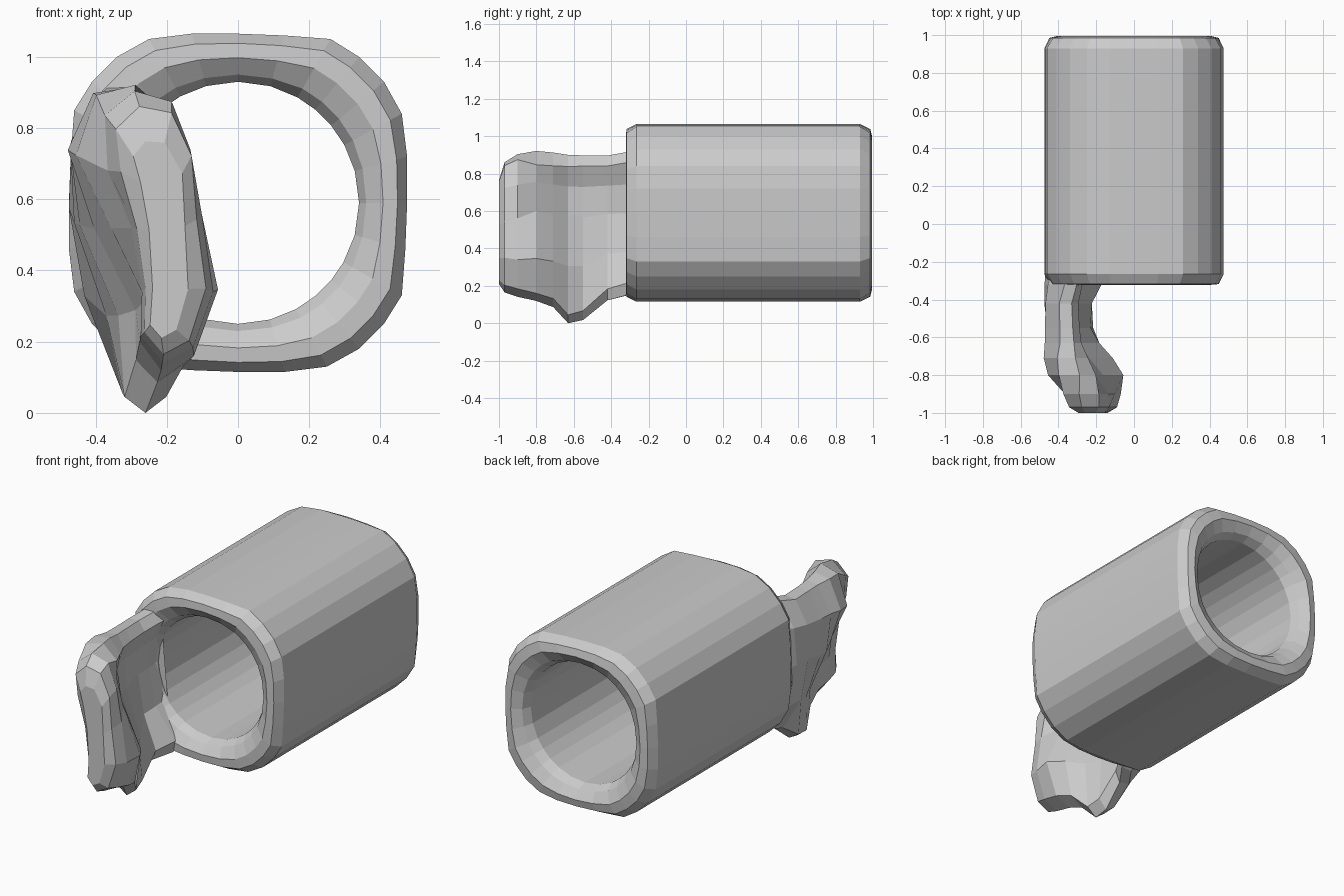
import bpy, bmesh, math
from mathutils import Vector

if "Cube" in bpy.data.objects:
    bpy.data.objects.remove(bpy.data.objects["Cube"])

CZ = 0.59  # height of the tube axis


def loft(name, rings, closed):
    """Skin rings of equal length; join the ends or cap them."""
    bm = bmesh.new()
    vs = [[bm.verts.new(p) for p in r] for r in rings]
    n = len(vs[0])
    last = len(vs) if closed else len(vs) - 1
    for i in range(last):
        a, b = vs[i], vs[(i + 1) % len(vs)]
        for j in range(n):
            k = (j + 1) % n
            bm.faces.new((a[j], a[k], b[k], b[j]))
    if not closed:
        caps = [bm.faces.new(vs[0]), bm.faces.new(vs[-1])]
        bmesh.ops.triangulate(bm, faces=caps)
    bmesh.ops.recalc_face_normals(bm, faces=bm.faces[:])
    me = bpy.data.meshes.new(name)
    bm.to_mesh(me)
    bm.free()
    ob = bpy.data.objects.new(name, me)
    bpy.context.collection.objects.link(ob)
    return ob


# Hollow tube: rounded-square outside blended to a round bore
quarter = [(.475, 0), (.475, .13), (.46, .25), (.41, .34), (.34, .41), (.26, .46), (.13, .47)]
outer = []
for q in range(4):
    for x, z in quarter:
        for _ in range(q):
            x, z = -z, x
        outer.append(Vector((x, z)))
BORE = 0.34
front = [(-.24, 1), (-.285, .85), (-.322, .5), (-.318, .2), (-.265, 0)]
back = [(.93, 0), (.985, .2), (.995, .5), (.96, .85), (.91, 1)]
rings = []
for y, t in front + back:
    ring = []
    for p in outer:
        c = p.lerp(p.normalized() * BORE, t)
        ring.append((c.x, y, CZ + c.y))
    rings.append(ring)
loft("tube", rings, True)

# Curled flap: sections along y, each a centreline (x, z) from bottom to top
sections = [
    (-.23, .060, [(-.23, .23), (-.345, .36), (-.406, .58), (-.37, .78), (-.28, .90)]),
    (-.32, .068, [(-.21, .18), (-.355, .35), (-.406, .58), (-.39, .76), (-.32, .885)]),
    (-.42, .070, [(-.27, .16), (-.365, .35), (-.405, .58), (-.40, .75), (-.345, .865)]),
    (-.55, .072, [(-.27, .06), (-.30, .29), (-.39, .55), (-.40, .74), (-.34, .865)]),
    (-.63, .078, [(-.26, .045), (-.26, .29), (-.37, .55), (-.395, .74), (-.335, .865)]),
    (-.71, .090, [(-.22, .14), (-.20, .31), (-.32, .55), (-.37, .74), (-.325, .87)]),
    (-.80, .105, [(-.20, .18), (-.16, .33), (-.26, .56), (-.33, .74), (-.30, .87)]),
    (-.90, .100, [(-.20, .20), (-.17, .34), (-.20, .54), (-.25, .71), (-.28, .855)]),
    (-.97, .085, [(-.20, .215), (-.175, .35), (-.20, .53), (-.23, .70), (-.265, .82)]),
    (-1.0, .050, [(-.21, .24), (-.19, .35), (-.20, .52), (-.215, .66), (-.25, .74)]),
]
rings = []
for y, h, line in sections:
    pts = [Vector(p) for p in line]
    inner, outside = [], []
    upper = 1.2 if y < -.65 else 1
    widths = (.75, 1, 1, upper, .8 * upper)
    for i, p in enumerate(pts):
        tan = (pts[min(i + 1, 4)] - pts[max(i - 1, 0)]).normalized()
        nrm = Vector((tan.y, -tan.x))
        inner.append(p + nrm * h * widths[i])
        outside.append(p - nrm * h * widths[i])
    top = pts[4] + (pts[4] - pts[3]).normalized() * h * 0.5
    low = pts[0] + (pts[0] - pts[1]).normalized() * h * 0.6
    ring = inner + [top] + outside[::-1] + [low]
    rings.append([(c.x, y, max(c.y, 0)) for c in ring])
loft("curled_flap", rings, False)
